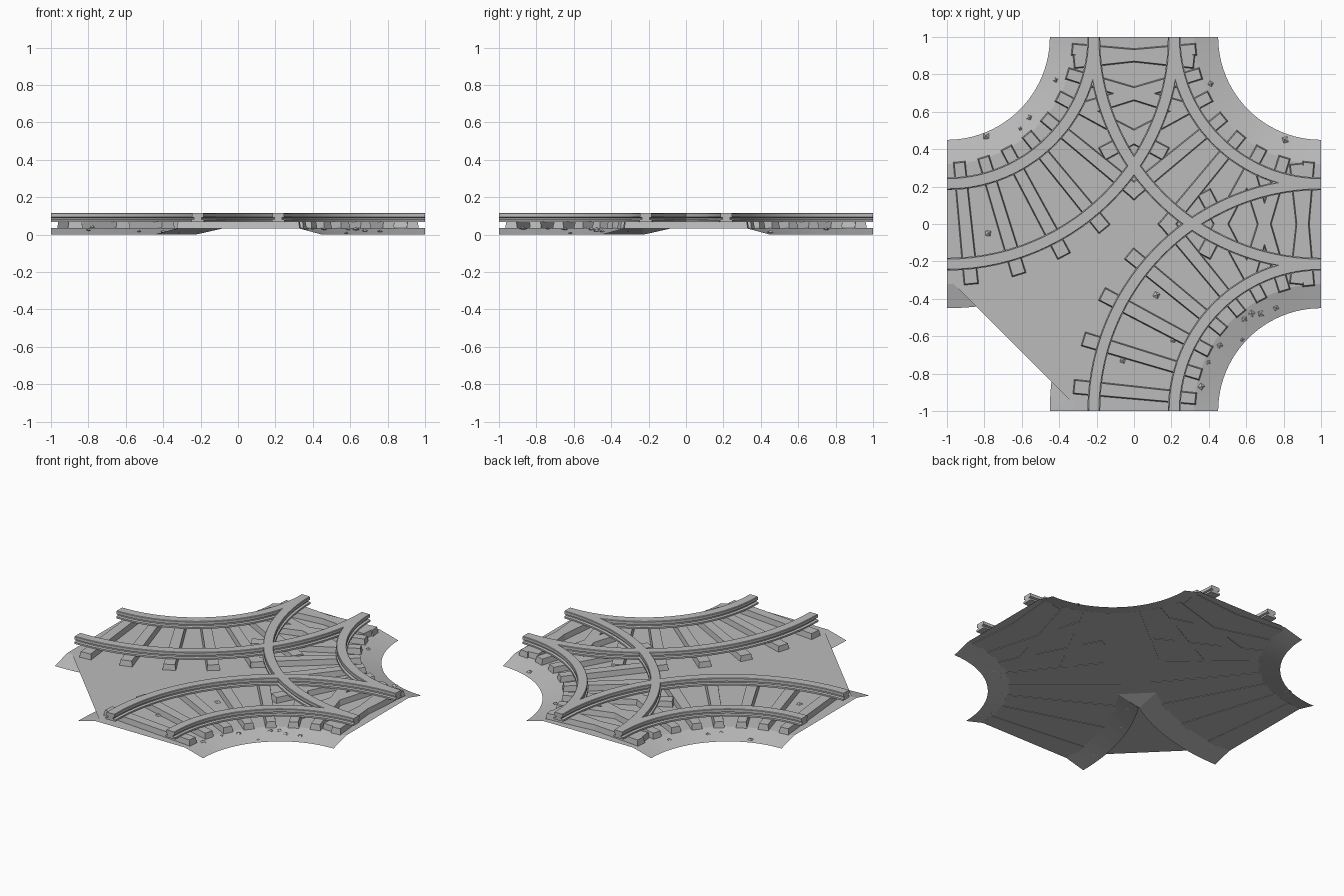
import bpy, bmesh, math, random
from mathutils import Vector, Matrix

random.seed(4)
if "Cube" in bpy.data.objects:
    bpy.data.objects.remove(bpy.data.objects["Cube"])

GREY = (0.5, 0.5, 0.5, 1)
stone_grey = bpy.data.materials.new("stone_grey")
stone_grey.use_nodes = True
stone_grey.diffuse_color = GREY
stone_grey.node_tree.nodes["Principled BSDF"].inputs["Base Color"].default_value = GREY

BED, TIE_TOP, RAIL_TOP = 0.035, 0.07, 0.115
INNER_EDGE, INNER_TOP, OUTER_TOP, OUTER_EDGE = 0.55, 0.68, 1.32, 1.45
# each curved track: name, corner it turns around, start angle
TRACKS = [("west_north", (-1, 1), -90),
          ("north_east", (1, 1), 180),
          ("east_south", (1, -1), 90)]


def finish(name, bm, smooth=False, fix=True):
    if fix:
        bmesh.ops.recalc_face_normals(bm, faces=bm.faces)
    mesh = bpy.data.meshes.new(name)
    bm.to_mesh(mesh)
    bm.free()
    mesh.materials.append(stone_grey)
    obj = bpy.data.objects.new(name, mesh)
    bpy.context.collection.objects.link(obj)
    if smooth:
        bpy.ops.object.select_all(action='DESELECT')
        obj.select_set(True)
        bpy.context.view_layer.objects.active = obj
        bpy.ops.object.shade_smooth_by_angle(angle=math.radians(30))
    return obj


def polar(center, r, deg, z):
    a = math.radians(deg)
    return Vector((center[0] + r * math.cos(a), center[1] + r * math.sin(a), z))


def arc(center, r, z, start, end, steps=24):
    return [polar(center, r, start + (end - start) * i / steps, z) for i in range(steps + 1)]


def strip(bm, a, b):
    va, vb = [bm.verts.new(p) for p in a], [bm.verts.new(p) for p in b]
    for i in range(len(a) - 1):
        bm.faces.new((va[i], va[i + 1], vb[i + 1], vb[i]))


# Gravel bed: flat top with sloping shoulders, open underneath
bm = bmesh.new()
apex = 0.23
end_low = math.degrees(math.asin((1 - apex) / OUTER_EDGE))
end_top = math.degrees(math.asin((1 - apex) / OUTER_TOP))
nw, ne, se = [t[1] for t in TRACKS]

west_low = arc(nw, OUTER_EDGE, 0, -90, -90 + end_low)
west_top = arc(nw, OUTER_TOP, BED, -90, -90 + end_top)
south_low = arc(se, OUTER_EDGE, 0, 180 - end_low, 180)
south_top = arc(se, OUTER_TOP, BED, 180 - end_top, 180)
outline = west_top + south_top
strip(bm, west_low, west_top)
strip(bm, south_low, south_top)
bm.faces.new([bm.verts.new(p) for p in (west_low[-1], south_top[0], west_top[-1])])
for center, start in ((se, 180), (ne, 270), (nw, 360)):
    low = arc(center, INNER_EDGE, 0, start, start - 90)
    top = arc(center, INNER_TOP, BED, start, start - 90)
    strip(bm, low, top)
    outline += top
flat = bm.faces.new([bm.verts.new(p) for p in outline])
bmesh.ops.triangulate(bm, faces=[flat])
bmesh.ops.remove_doubles(bm, verts=bm.verts, dist=0.0005)
for f in bm.faces:
    f.normal_update()
    if f.normal.z < 0:
        f.normal_flip()
finish("gravel_bed", bm, fix=False)

# Rails: head, web and foot section swept round each corner
HALF = [(0.034, 0.068), (0.034, 0.079), (0.019, 0.082), (0.019, 0.09),
        (0.03, 0.094), (0.03, RAIL_TOP - 0.003), (0.027, RAIL_TOP)]
SECTION = HALF + [(-x, z) for x, z in reversed(HALF)]


def rail(name, center, radius, start):
    bm = bmesh.new()
    rings = []
    for i in range(29):
        rings.append([bm.verts.new(polar(center, radius + x, start + 90 * i / 28, z))
                      for x, z in SECTION])
    n = len(SECTION)
    for a, b in zip(rings, rings[1:]):
        for j in range(n):
            k = (j + 1) % n
            bm.faces.new((a[j], a[k], b[k], b[j]))
    bm.faces.new(rings[0])
    bm.faces.new(rings[-1])
    finish(name, bm, smooth=True)


# Sleepers: tapered radial blocks with chamfered tops
def sleepers(name, center, start, count=8):
    bm = bmesh.new()
    length = 0.66
    for i in range(count):
        spin = Matrix.Rotation(math.radians(start + 90 * (i + 0.5) / count), 4, 'Z')
        place = Matrix.Translation((center[0], center[1], 0)) @ spin
        verts = bmesh.ops.create_cube(bm, size=1)["verts"]
        for v in verts:
            width = 0.08 if v.co.x > 0 else 0.066
            top = v.co.z > 0
            inset = 0.006 if top else 0
            v.co = place @ Vector((1 + v.co.x * (length - 2 * inset),
                                   v.co.y * (width - 2 * inset),
                                   TIE_TOP if top else BED - 0.003))
    finish(name, bm)


for name, center, start in TRACKS:
    rail(name + "_inner_rail", center, 0.785, start)
    rail(name + "_outer_rail", center, 1.215, start)
    sleepers(name + "_sleepers", center, start)


# Loose stones scattered over the bed
def ground(x, y):
    z = BED
    for cx, cy in (nw, ne, se):
        r = math.hypot(x - cx, y - cy)
        z = min(z, BED * (r - INNER_EDGE) / (INNER_TOP - INNER_EDGE))
    r = min(math.hypot(x - c[0], y - c[1]) for c in (nw, se))
    if x + y < 0:
        z = min(z, BED * (OUTER_EDGE - r) / (OUTER_EDGE - OUTER_TOP))
    return max(z, 0.004)


STONES = [(-.42, .77), (-.56, .57), (-.61, .51), (-.79, .47), (-.78, -.05),
          (-.8, -.36), (-.53, -.32), (-.28, -.17), (-.21, -.3), (-.32, -.48),
          (-.39, -.68), (-.4, -.84), (.12, -.38), (-.06, -.73), (.21, -.62),
          (.41, .75), (.81, .45), (.59, -.51), (.63, -.48), (.68, -.48),
          (.76, -.45), (.46, -.65), (.4, -.74), (.36, -.87), (.58, -.62)]
bm = bmesh.new()
for x, y in STONES:
    size = random.uniform(0.012, 0.022)
    place = (Matrix.Translation((x, y, ground(x, y) + 0.004))
             @ Matrix.Rotation(random.uniform(0, 3), 4, 'Z')
             @ Matrix.Diagonal((size, size, size * 0.6, 1)))
    # four-sided double pyramid
    ring = [bm.verts.new(place @ polar((0, 0), 1, 90 * i, 0).to_3d()) for i in range(4)]
    for tip_z in (1, -0.5):
        tip = bm.verts.new(place @ Vector((0.2, 0, tip_z)))
        for i in range(4):
            bm.faces.new((ring[i], ring[(i + 1) % 4], tip))
finish("loose_stones", bm)
